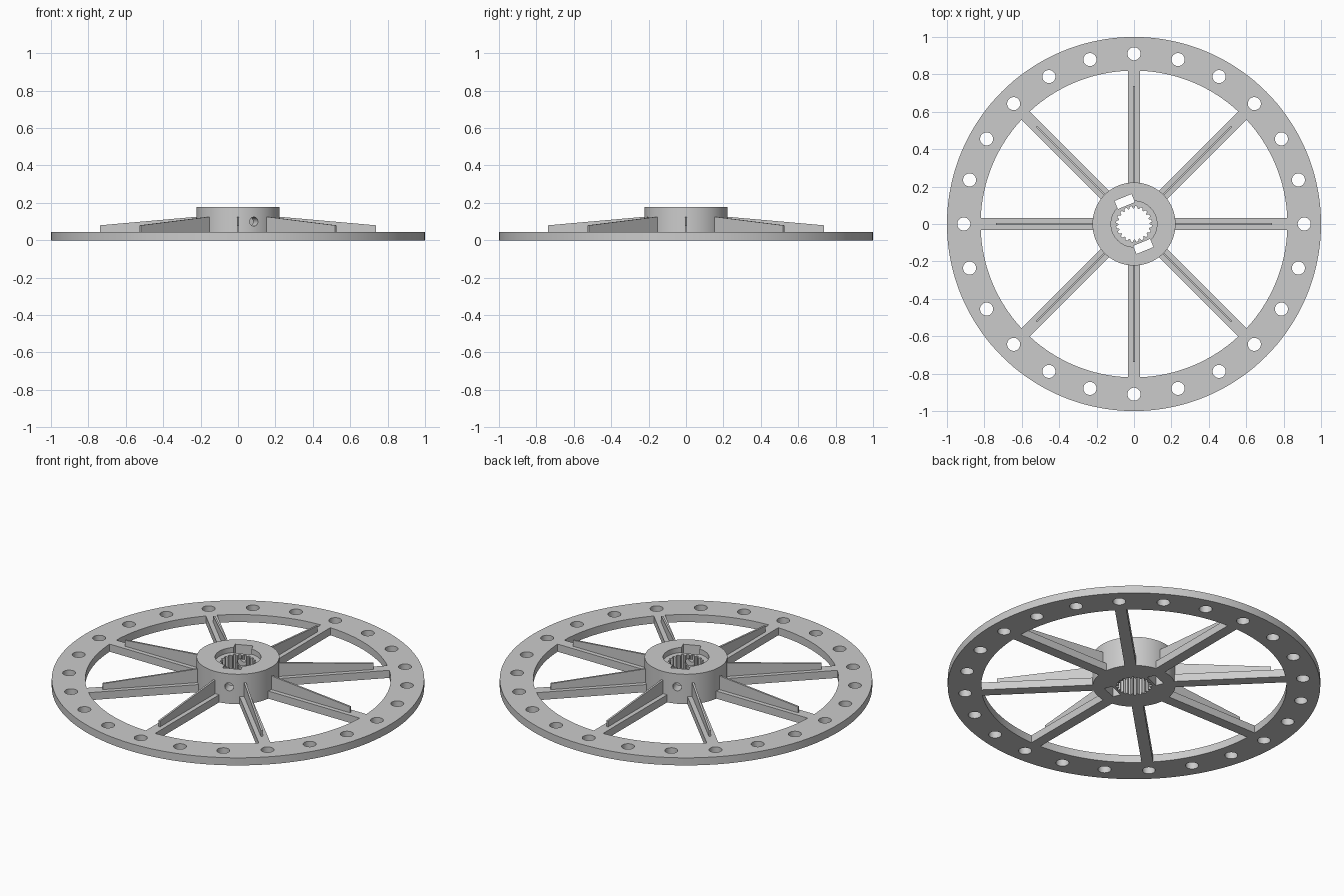
import bpy, bmesh
from math import pi, cos, sin, radians
from mathutils import Matrix

cube = bpy.data.objects.get("Cube")
if cube:
    bpy.data.objects.remove(cube, do_unlink=True)

grey = bpy.data.materials.new("light grey")
grey.use_nodes = True
grey.diffuse_color = (0.6, 0.6, 0.6, 1)
grey.node_tree.nodes["Principled BSDF"].inputs["Base Color"].default_value = (0.6, 0.6, 0.6, 1)

PLATE, HUB_R, HUB_H = 0.045, 0.222, 0.177
SLOT_ANGLE = radians(112.5)


def circle(r, n, cx=0, cy=0):
    return [(cx + r * cos(2 * pi * i / n), cy + r * sin(2 * pi * i / n)) for i in range(n)]


def box(x0, x1, y0, y1):
    return [(x0, y0), (x1, y0), (x1, y1), (x0, y1)]


def solid(name, outlines, z0, z1, matrix=Matrix()):
    """Extrude flat outlines from z0 to z1 into one object."""
    bm = bmesh.new()
    for pts in outlines:
        face = bm.faces.new([bm.verts.new((x, y, z0)) for x, y in pts])
        new = bmesh.ops.extrude_face_region(bm, geom=[face])["geom"]
        bmesh.ops.translate(bm, vec=(0, 0, z1 - z0),
                            verts=[v for v in new if isinstance(v, bmesh.types.BMVert)])
    bmesh.ops.recalc_face_normals(bm, faces=bm.faces)
    bm.transform(matrix)
    mesh = bpy.data.meshes.new(name)
    bm.to_mesh(mesh)
    bm.free()
    mesh.materials.append(grey)
    obj = bpy.data.objects.new(name, mesh)
    bpy.context.collection.objects.link(obj)
    return obj


def cut(obj, cutters):
    for c in cutters:
        mod = obj.modifiers.new("cut", "BOOLEAN")
        mod.operation, mod.solver, mod.object = "DIFFERENCE", "EXACT", c
    bpy.context.view_layer.update()
    result = bpy.data.meshes.new_from_object(
        obj.evaluated_get(bpy.context.evaluated_depsgraph_get()))
    obj.modifiers.clear()
    obj.data = result
    for c in cutters:
        bpy.data.objects.remove(c, do_unlink=True)


def smooth(obj):
    bpy.ops.object.select_all(action="DESELECT")
    obj.select_set(True)
    bpy.context.view_layer.objects.active = obj
    bpy.ops.object.shade_smooth_by_angle(angle=radians(25))


# Rim with a ring of bolt holes
rim = solid("rim", [circle(1, 144)], 0, PLATE)
opening = solid("rim_opening", [circle(0.82, 144)], -0.1, 0.2)
bolt_holes = solid("bolt_holes", [circle(0.035, 28, *p) for p in circle(0.91, 24)], -0.1, 0.2)
cut(rim, [opening, bolt_holes])
smooth(rim)

# Hub with counterbore, splined bore, two nut slots and a cross hole
hub = solid("hub", [circle(HUB_R, 96)], 0, HUB_H)
counterbore = solid("counterbore", [circle(0.123, 64)], HUB_H - 0.03, 0.3)
teeth, spline = 20, []
for i in range(teeth):
    for r, f in ((0.083, 0.0), (0.083, 0.2), (0.096, 0.4), (0.096, 0.8)):
        a = 2 * pi * (i + f) / teeth
        spline.append((r * cos(a), r * sin(a)))
bore = solid("splined_bore", [spline], -0.1, 0.3)
turn = Matrix.Rotation(SLOT_ANGLE, 4, "Z")
slots = solid("nut_slots", [box(s * 0.13 - 0.0235, s * 0.13 + 0.0235, -0.049, 0.049)
                            for s in (-1, 1)], -0.1, 0.3, turn)
lying = Matrix.Translation((0, 0, 0.1)) @ turn @ Matrix.Rotation(pi / 2, 4, "Y")
cross_hole = solid("cross_hole", [circle(0.024, 24)], -0.4, 0.4, lying)
cut(hub, [counterbore, bore, slots, cross_hole])
smooth(hub)

# Eight flat spokes, each with a thin tapering fin on top
for i in range(8):
    spin = Matrix.Rotation(i * pi / 4, 4, "Z")
    solid(f"spoke_{i + 1}", [box(0.218, 0.8205, -0.031, 0.031)], 0, PLATE, spin)
    upright = spin @ Matrix.Rotation(pi / 2, 4, "X")
    fin = [(0.218, PLATE), (0.738, PLATE), (0.738, 0.08), (0.218, 0.126)]
    solid(f"fin_{i + 1}", [fin], -0.0055, 0.0055, upright)
